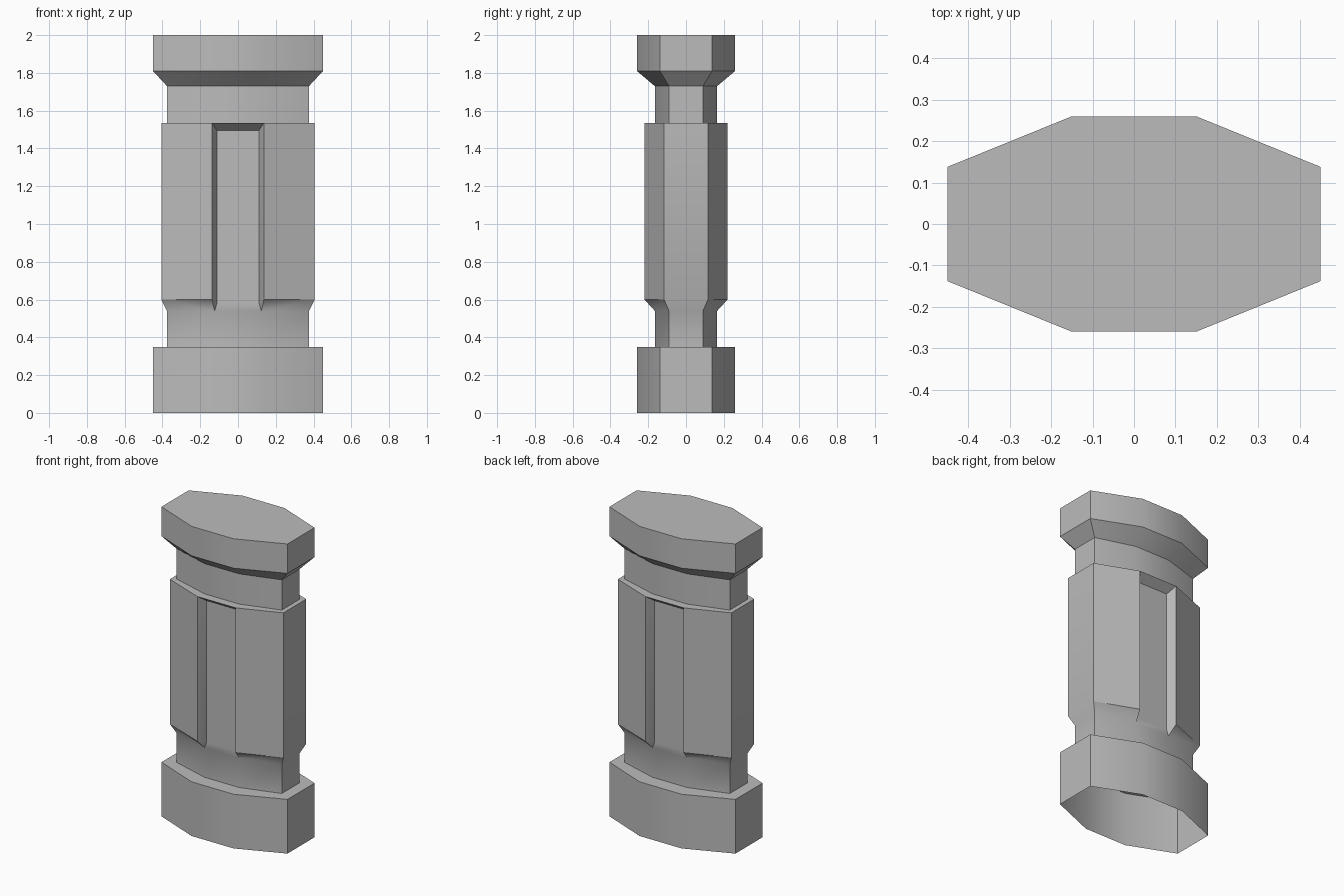
import bpy, bmesh, math

cube = bpy.data.objects.get("Cube")
if cube:
    bpy.data.objects.remove(cube, do_unlink=True)

stone = bpy.data.materials.new("grey stone")
stone.use_nodes = True
GREY = (0.5, 0.5, 0.5, 1)
stone.diffuse_color = GREY
stone.node_tree.nodes["Principled BSDF"].inputs["Base Color"].default_value = GREY

# Octagon sections: half width, half depth, half front flat, half side flat
CAP = (0.45, 0.26, 0.15, 0.138)
NECK = (0.376, 0.165, 0.124, 0.09)
BODY = (0.406, 0.22, 0.137, 0.116)
SLOT_X, SLOT_TOP, SLOT_LOW = 0.111, 1.495, 0.58
FRONT, BACK = 0, 4

bm = bmesh.new()


def ring(section, z):
    """Eight corners, counter-clockwise, starting at the left end of the front flat."""
    w, d, fx, sy = section
    outline = [(-fx, -d), (fx, -d), (w, -sy), (w, sy),
               (fx, d), (-fx, d), (-w, sy), (-w, -sy)]
    return [bm.verts.new((x, y, z)) for x, y in outline]


def bridge(low, high, skip=(), split=False):
    for i in range(8):
        if i in skip:
            continue
        j = (i + 1) % 8
        a, b, c, d = low[i], low[j], high[j], high[i]
        if not split or i in (2, 6):
            bm.faces.new((a, b, c, d))
        elif i in (1, 5):
            bm.faces.new((a, b, c))
            bm.faces.new((a, c, d))
        else:
            bm.faces.new((a, b, d))
            bm.faces.new((b, c, d))


# Stacked sections from the open foot to the closed cap
foot = ring(CAP, 0)
foot_top = ring(CAP, 0.35)
neck_low = ring(NECK, 0.35)
neck_top = ring(NECK, 0.54)
body_low = ring(BODY, 0.6)
body_top = ring(BODY, 1.535)
collar_low = ring(NECK, 1.535)
collar_top = ring(NECK, 1.73)
cap_low = ring(CAP, 1.81)
cap_top = ring(CAP, 2)

bridge(foot, foot_top)
bridge(foot_top, neck_low)
bridge(neck_low, neck_top)
bridge(neck_top, body_low, skip=(FRONT, BACK), split=True)
bridge(body_low, body_top, skip=(FRONT, BACK))
bridge(body_top, collar_low)
bridge(collar_low, collar_top)
bridge(collar_top, cap_low)
bridge(cap_low, cap_top)
bm.faces.new(cap_top)

# Recessed channel on the front and the back
for i, s in ((FRONT, 1), (BACK, -1)):
    j = i + 1
    y = -s * NECK[1]
    lo_a, lo_b, hi_a, hi_b = [bm.verts.new((s * x, y, z)) for x, z in (
        (-SLOT_X, SLOT_LOW), (SLOT_X, SLOT_LOW), (-SLOT_X, SLOT_TOP), (SLOT_X, SLOT_TOP))]
    bm.faces.new((neck_top[i], neck_top[j], lo_b, lo_a))
    bm.faces.new((lo_a, lo_b, hi_b, hi_a))
    bm.faces.new((hi_a, hi_b, body_top[j], body_top[i]))
    bm.faces.new((neck_top[i], lo_a, body_low[i]))
    bm.faces.new((lo_a, hi_a, body_top[i], body_low[i]))
    bm.faces.new((lo_b, neck_top[j], body_low[j]))
    bm.faces.new((hi_b, lo_b, body_low[j], body_top[j]))

bmesh.ops.recalc_face_normals(bm, faces=bm.faces)
mesh = bpy.data.meshes.new("pillar")
bm.to_mesh(mesh)
bm.free()
mesh.materials.append(stone)

pillar = bpy.data.objects.new("pillar", mesh)
bpy.context.collection.objects.link(pillar)
bpy.ops.object.select_all(action="DESELECT")
pillar.select_set(True)
bpy.context.view_layer.objects.active = pillar
bpy.ops.object.shade_smooth_by_angle(angle=math.radians(32))
